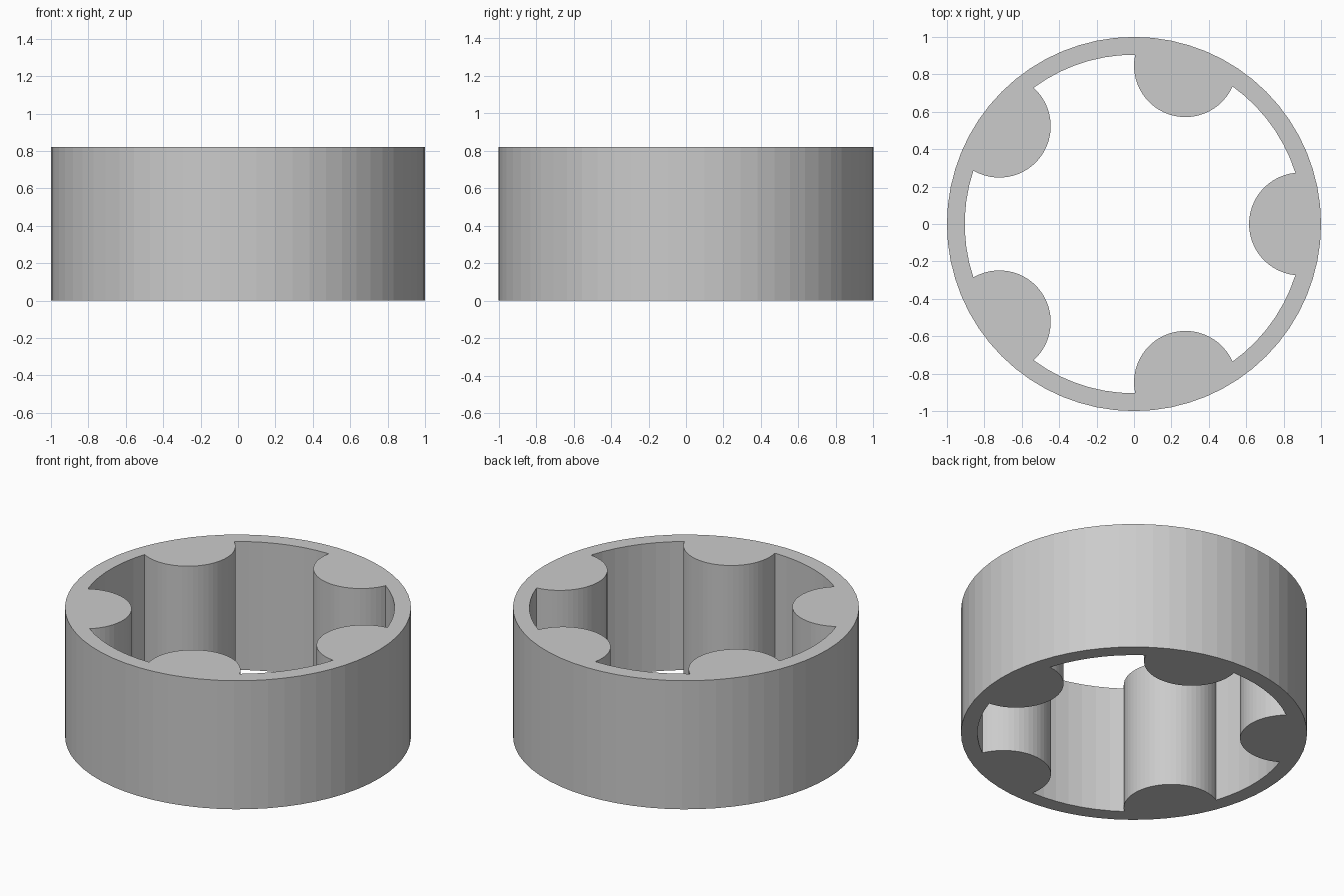
import bpy, bmesh, math
from mathutils import Vector, Matrix

if "Cube" in bpy.data.objects:
    bpy.data.objects.remove(bpy.data.objects["Cube"])

HEIGHT, R_OUT, R_IN = 0.82, 1.0, 0.905
LOBES, LOBE_D, LOBE_R = 5, 0.89, 0.275

# Angles where a lobe circle meets the inner wall
half = math.acos((R_IN**2 + LOBE_D**2 - LOBE_R**2) / (2 * R_IN * LOBE_D))
start = math.atan2(R_IN * math.sin(half), R_IN * math.cos(half) - LOBE_D)


def arc(cx, r, a0, a1, n):
    return [Vector((cx + r * math.cos(a0 + (a1 - a0) * i / n),
                    r * math.sin(a0 + (a1 - a0) * i / n), 0)) for i in range(n)]


# Outer rim and the lobed bore, both counter-clockwise
step = 2 * math.pi / LOBES
outer = arc(0, R_OUT, 0, 2 * math.pi, 64)
unit = (arc(LOBE_D, LOBE_R, 2 * math.pi - start, start, 26)
        + arc(0, R_IN, half, step - half, 7))
bore = [Matrix.Rotation(k * step, 3, 'Z') @ p for k in range(LOBES) for p in unit]

bm = bmesh.new()
rims = {0.0: [], HEIGHT: []}
for loop in (outer, bore):
    rings = []
    for z in rims:
        ring = [bm.verts.new((p.x, p.y, z)) for p in loop]
        rims[z] += [bm.edges.new((v, ring[i - 1])) for i, v in enumerate(ring)]
        rings.append(ring)
    # Vertical walls
    lo, hi = rings
    for i in range(len(lo)):
        bm.faces.new((lo[i - 1], lo[i], hi[i], hi[i - 1]))

# Flat end caps with the bore left open
for z, edges in rims.items():
    bmesh.ops.triangle_fill(bm, use_beauty=True, use_dissolve=False, edges=edges,
                            normal=(0, 0, 1))
bmesh.ops.recalc_face_normals(bm, faces=bm.faces[:])

mesh = bpy.data.meshes.new("lobed_ring")
bm.to_mesh(mesh)
bm.free()
ring_obj = bpy.data.objects.new("lobed_ring", mesh)
bpy.context.collection.objects.link(ring_obj)
